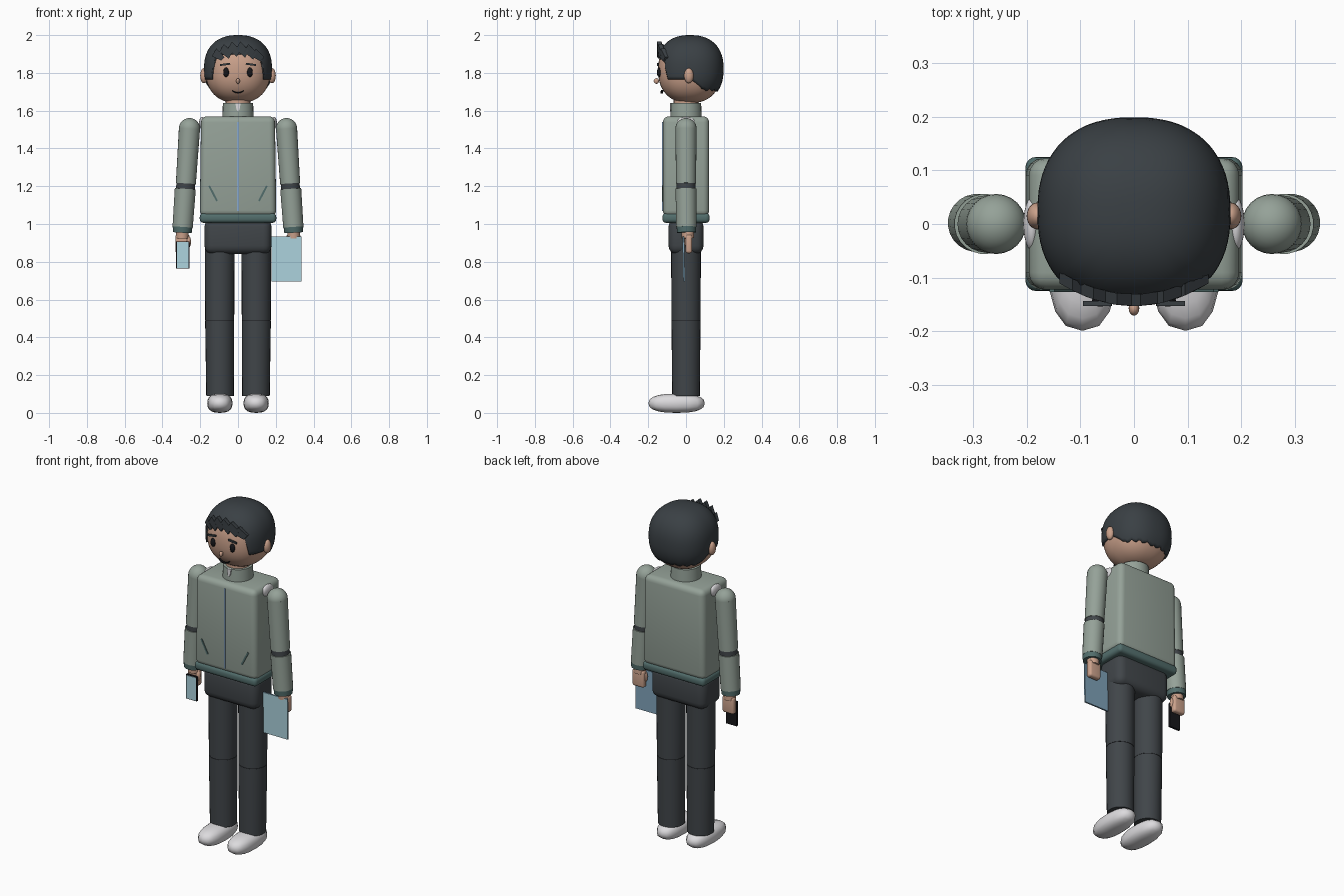
import bpy, bmesh, math
from mathutils import Vector, Matrix

if "Cube" in bpy.data.objects:
    bpy.data.objects.remove(bpy.data.objects["Cube"])


def mat(name, r, g, b):
    m = bpy.data.materials.new(name)
    m.diffuse_color = (r, g, b, 1)
    m.use_nodes = True
    m.node_tree.nodes["Principled BSDF"].inputs["Base Color"].default_value = m.diffuse_color
    return m


SAGE = mat("sage jacket", 0.30, 0.36, 0.315)
TEAL = mat("teal trim", 0.085, 0.155, 0.15)
CHAR = mat("charcoal trousers", 0.052, 0.06, 0.067)
HAIR = mat("dark hair", 0.042, 0.051, 0.058)
SKIN = mat("skin", 0.60, 0.36, 0.26)
WHITE = mat("off white", 0.72, 0.71, 0.73)
PALE = mat("pale blue", 0.42, 0.66, 0.74)
BLUE = mat("folder blue", 0.21, 0.36, 0.48)
ZIP = mat("zip blue", 0.26, 0.41, 0.62)
BLACK = mat("black", 0.008, 0.008, 0.01)


def finish(bm, name, *mats, smooth=True):
    bmesh.ops.recalc_face_normals(bm, faces=bm.faces)
    me = bpy.data.meshes.new(name)
    bm.to_mesh(me)
    bm.free()
    ob = bpy.data.objects.new(name, me)
    bpy.context.collection.objects.link(ob)
    for m in mats:
        me.materials.append(m)
    if smooth:
        bpy.ops.object.select_all(action='DESELECT')
        ob.select_set(True)
        bpy.context.view_layer.objects.active = ob
        bpy.ops.object.shade_smooth_by_angle(angle=math.radians(40))
    return ob


def power(v, e):
    return math.copysign(abs(v) ** e, v)


def blob(name, c, r, m, n=2.0, segs=24, rings=14, edge=None):
    """Superellipsoid; edge(angle from front) optionally gives the height of an open rim."""
    bm = bmesh.new()
    top = bm.verts.new((c[0], c[1], c[2] + r[2]))
    rows = []
    for i in range(1, rings + 1 if edge else rings):
        row = []
        for j in range(segs):
            a = 2 * math.pi * j / segs
            end = math.pi
            if edge:
                front = math.degrees(min(a, 2 * math.pi - a))
                end = math.acos(power((edge(front) - c[2]) / r[2], n / 2))
            p = end * i / rings
            h = power(math.sin(p), 2 / n)
            row.append(bm.verts.new((c[0] + r[0] * h * power(math.sin(a), 2 / n),
                                     c[1] - r[1] * h * power(math.cos(a), 2 / n),
                                     c[2] + r[2] * power(math.cos(p), 2 / n))))
        rows.append(row)
    for j in range(segs):
        k = (j + 1) % segs
        bm.faces.new((top, rows[0][j], rows[0][k]))
        for u, v in zip(rows, rows[1:]):
            bm.faces.new((u[j], v[j], v[k], u[k]))
    if not edge:
        bot = bm.verts.new((c[0], c[1], c[2] - r[2]))
        for j in range(segs):
            bm.faces.new((rows[-1][j], bot, rows[-1][(j + 1) % segs]))
    return finish(bm, name, m)


def tube(name, a, b, ra, rb, m, segs=24):
    """Tapered cylinder from point a to point b."""
    a, b = Vector(a), Vector(b)
    d = b - a
    bm = bmesh.new()
    bmesh.ops.create_cone(bm, cap_ends=True, segments=segs, radius1=ra, radius2=rb, depth=d.length,
                          matrix=Matrix.Translation((a + b) / 2) @ d.to_track_quat('Z', 'Y').to_matrix().to_4x4())
    return finish(bm, name, m)


def box(name, c, size, *mats, bevel=0, taper=1, tilt=0, lean=0):
    """Box with optional bevel, top taper, tilt about y and lean about x; a second material goes on the front."""
    bm = bmesh.new()
    bmesh.ops.create_cube(bm, size=1)
    for v in bm.verts:
        v.co = Vector((v.co.x * size[0] * (taper if v.co.z > 0 else 1), v.co.y * size[1], v.co.z * size[2]))
    if bevel:
        bmesh.ops.bevel(bm, geom=bm.edges[:], offset=bevel, segments=4, profile=0.5, affect='EDGES')
    bm.normal_update()
    if len(mats) > 1:
        for f in bm.faces:
            f.material_index = 1 if f.normal.y < -0.9 else 0
    bm.transform(Matrix.Translation(c) @ Matrix.Rotation(tilt, 4, 'Y') @ Matrix.Rotation(lean, 4, 'X'))
    return finish(bm, name, *mats, smooth=bevel > 0)


def plate(name, pts, y, depth, m):
    """Flat outline in x and z, given a thickness in y."""
    bm = bmesh.new()
    f = bm.faces.new([bm.verts.new((x, y(x), z)) for x, z in pts])
    ext = bmesh.ops.extrude_face_region(bm, geom=[f])
    for v in ext['geom']:
        if isinstance(v, bmesh.types.BMVert):
            v.co.y += depth
    return finish(bm, name, m, smooth=False)


# Head and hair cap with a stepped hairline
blob("head", (0, 0.02, 1.815), (0.172, 0.168, 0.175), SKIN, 2.3, 40, 24)


def hairline(a):
    pts = [(0, 1.90), (38, 1.90), (50, 1.765), (90, 1.765), (112, 1.71), (181, 1.705)]
    for (a0, z0), (a1, z1) in zip(pts, pts[1:]):
        if a <= a1:
            z = z0 + (z1 - z0) * (a - a0) / (a1 - a0)
            return z + (0.006 * math.sin(a * 0.35) if a > 112 else 0)


hair = blob("hair_cap", (0, 0.022, 1.82), (0.18, 0.177, 0.18), HAIR, 2.35, 72, 20, hairline)
sol = hair.modifiers.new("thickness", 'SOLIDIFY')
sol.thickness = 0.012

# Pointed fringe
for i, (x, tip) in enumerate([(-0.105, 1.865), (-0.065, 1.875), (-0.022, 1.885),
                              (0.022, 1.88), (0.065, 1.87), (0.105, 1.86)]):
    z = 1.967 - 3.5 * x * x
    plate("fringe_%d" % i, [(x - 0.01, z), (x + 0.034, z - 0.045), (x + 0.016, tip), (x - 0.034, z - 0.04)],
          lambda q: -0.153 + 2.2 * q * q, 0.022, HAIR)

# Face
for s, side in ((-1, "right"), (1, "left")):
    blob(side + "_ear", (s * 0.18, 0.015, 1.785), (0.02, 0.025, 0.04), SKIN)
    blob(side + "_eye", (s * 0.063, -0.142, 1.803), (0.015, 0.012, 0.025), BLACK)
    box(side + "_eyebrow", (s * 0.068, -0.148, 1.845), (0.054, 0.009, 0.01), HAIR, tilt=s * 0.13)
blob("nose", (0, -0.157, 1.757), (0.010, 0.014, 0.015), SKIN, segs=12, rings=8)
smile = [(0.032 * t / 4, 1.692 + 0.012 * (t / 4) ** 2) for t in range(-4, 5)]
plate("mouth", smile + [(x, z + 0.006) for x, z in reversed(smile)],
      lambda q: -0.135 + 3 * q * q, 0.012, BLACK)

# Collar, jacket, hem
tube("neck", (0, 0, 1.58), (0, 0, 1.67), 0.065, 0.065, SKIN)
tube("collar", (0, 0, 1.55), (0, 0, 1.64), 0.084, 0.08, SAGE)
plate("shirt_front", [(-0.014, 1.641), (0.014, 1.641), (0.008, 1.605), (0, 1.596), (-0.008, 1.605)],
      lambda q: -0.086, 0.009, WHITE)
box("jacket", (0, 0, 1.305), (0.405, 0.245, 0.53), SAGE, bevel=0.032, taper=0.965)
box("jacket_hem", (0, 0, 1.032), (0.405, 0.25, 0.052), TEAL, bevel=0.02)
box("zip", (0, -0.1225, 1.305), (0.009, 0.008, 0.47), ZIP)

# Trousers
box("hips", (0, 0, 0.935), (0.355, 0.185, 0.19), CHAR, bevel=0.045)

for s, side in ((-1, "right"), (1, "left")):
    # Jacket pockets and shoulder joints
    box(side + "_pocket", (s * 0.132, -0.122, 1.162), (0.01, 0.009, 0.09), TEAL, tilt=s * 0.48)
    blob(side + "_shoulder_joint", (s * 0.19, 0, 1.535), (0.016, 0.05, 0.032), WHITE)
    # Arm
    blob(side + "_shoulder", (s * 0.257, 0, 1.505), (0.056, 0.056, 0.056), SAGE)
    tube(side + "_upper_arm", (s * 0.257, 0, 1.505), (s * 0.276, 0, 1.215), 0.056, 0.053, SAGE)
    tube(side + "_elbow", (s * 0.275, 0, 1.225), (s * 0.279, 0, 1.175), 0.05, 0.05, CHAR)
    tube(side + "_forearm", (s * 0.279, 0, 1.187), (s * 0.293, 0.002, 0.985), 0.056, 0.054, SAGE)
    tube(side + "_cuff", (s * 0.293, 0.002, 0.995), (s * 0.295, 0.003, 0.955), 0.053, 0.05, TEAL)
    # Hand
    tube(side + "_wrist", (s * 0.294, 0.008, 0.97), (s * 0.295, 0.01, 0.925), 0.033, 0.033, SKIN)
    box(side + "_hand", (s * 0.294, 0.015, 0.895), (0.076, 0.036, 0.10), SKIN, bevel=0.013)
    blob(side + "_thumb", (s * 0.262, 0.006, 0.905), (0.013, 0.015, 0.032), SKIN, segs=12, rings=8)
    # Leg in two sections
    tube(side + "_thigh", (s * 0.097, 0, 0.90), (s * 0.097, 0, 0.492), 0.079, 0.077, CHAR)
    tube(side + "_knee", (s * 0.097, 0, 0.50), (s * 0.097, 0, 0.48), 0.0755, 0.0755, BLACK)
    tube(side + "_shin", (s * 0.097, 0, 0.489), (s * 0.095, 0, 0.09), 0.077, 0.073, CHAR)
    # Shoe
    blob(side + "_shoe", (s * 0.096, -0.05, 0.051), (0.067, 0.149, 0.051), WHITE, 2.5, 16, 10)

# Held items
box("phone", (-0.292, -0.012, 0.836), (0.07, 0.012, 0.144), BLACK)
box("phone_screen", (-0.292, -0.0195, 0.836), (0.062, 0.004, 0.136), PALE)
box("folder", (0.256, -0.012, 0.815), (0.158, 0.009, 0.24), BLUE, PALE, lean=0.02)
